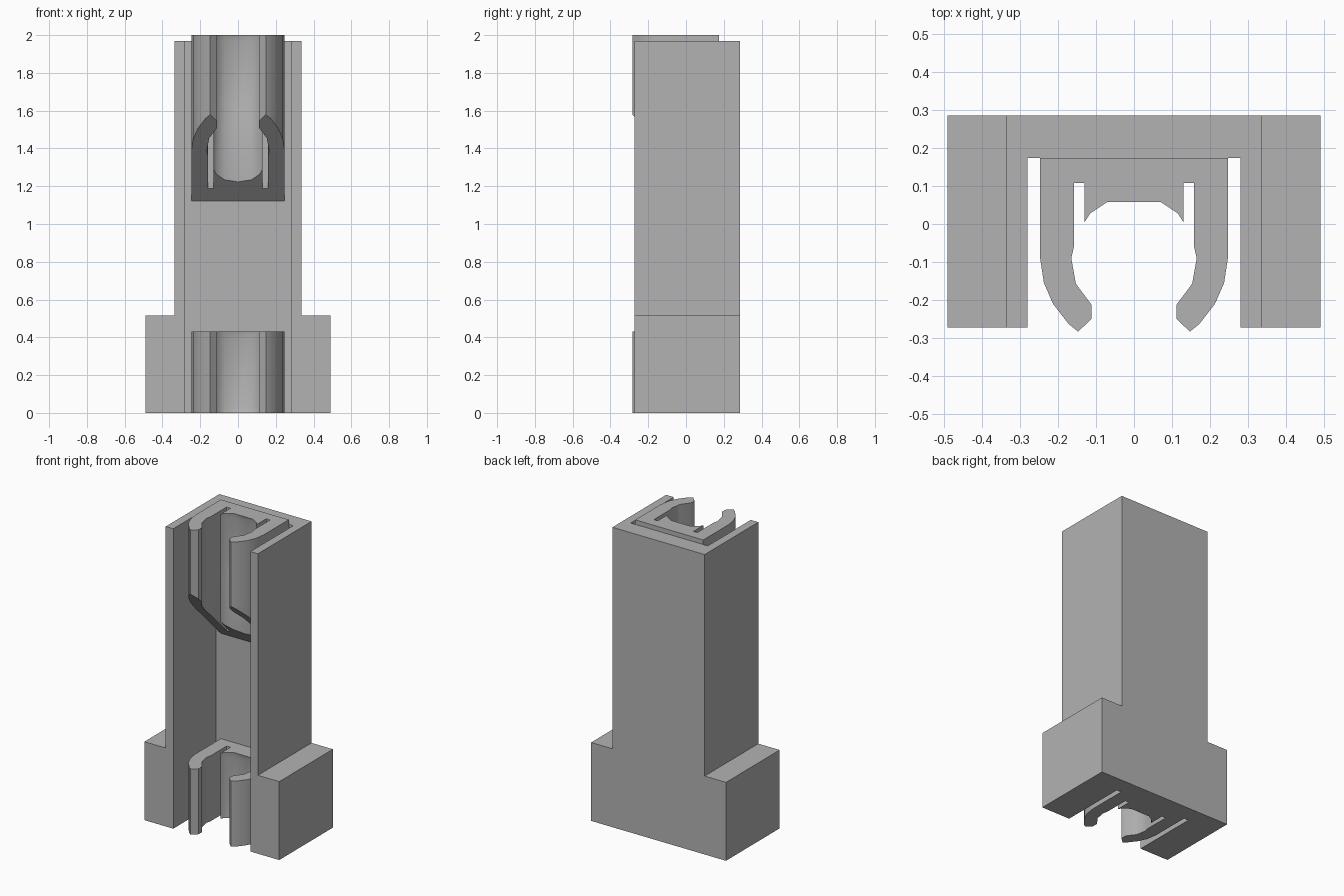
import bpy, bmesh

cube = bpy.data.objects.get("Cube")
if cube:
    bpy.data.objects.remove(cube, do_unlink=True)

grey = bpy.data.materials.new("plain grey")
grey.use_nodes = True
grey.diffuse_color = (0.45, 0.45, 0.45, 1)
grey.node_tree.nodes["Principled BSDF"].inputs["Base Color"].default_value = grey.diffuse_color


def loft(name, rings):
    """Join matching closed rings of points and cap both ends."""
    bm = bmesh.new()
    loops = [[bm.verts.new(p) for p in ring] for ring in rings]
    count = len(loops[0])
    for a, b in zip(loops, loops[1:]):
        for i in range(count):
            j = (i + 1) % count
            bm.faces.new((a[i], a[j], b[j], b[i]))
    caps = [bm.faces.new(loops[0]), bm.faces.new(loops[-1])]
    bmesh.ops.triangulate(bm, faces=caps)
    bmesh.ops.recalc_face_normals(bm, faces=bm.faces)
    mesh = bpy.data.meshes.new(name)
    bm.to_mesh(mesh)
    bm.free()
    mesh.materials.append(grey)
    obj = bpy.data.objects.new(name, mesh)
    bpy.context.collection.objects.link(obj)
    return obj


def mirrored(half):
    """Complete a half outline across x = 0."""
    return half + [(-x, y) for x, y in reversed(half) if x > 0]


# Channel housing: U-shaped plan with a wide foot
FRONT, BACK, INNER_BACK = -0.272, 0.285, 0.174
WALL_IN, WALL_OUT, FOOT_OUT = 0.28, 0.335, 0.49
FOOT_TOP, HOUSING_TOP = 0.515, 1.97


def u_ring(width, z):
    half = [(0, BACK), (width, BACK), (width, FRONT), (WALL_IN, FRONT),
            (WALL_IN, INNER_BACK), (0, INNER_BACK)]
    return [(x, y, z) for x, y in mirrored(half)]


loft("channel_housing", [u_ring(FOOT_OUT, 0), u_ring(FOOT_OUT, FOOT_TOP),
                         u_ring(WALL_OUT, FOOT_TOP), u_ring(WALL_OUT, HOUSING_TOP)])

# Clip outline: outer arm, hooked tip, inner arm, relief slot, cradle
ARM = [(0, INNER_BACK), (0.247, INNER_BACK), (0.247, -0.09), (0.237, -0.155),
       (0.213, -0.21), (0.172, -0.263), (0.147, -0.283), (0.112, -0.25),
       (0.112, -0.212), (0.153, -0.157), (0.165, -0.09), (0.158, -0.06),
       (0.158, 0.108), (0.13, 0.108), (0.13, 0.005)]
RIM = mirrored(ARM + [(0.115, 0.028), (0.07, 0.058), (0, 0.058)])
DEEP = mirrored(ARM + [(0.115, 0.032), (0.07, 0.062), (0, 0.073)])


def flat(outline, z):
    return [(x, y, z) for x, y in outline]


def clip_rings(bottom, top, margin=0.03):
    return [flat(RIM, top), flat(DEEP, top - margin),
            flat(DEEP, bottom + margin), flat(RIM, bottom)]


lower = loft("lower_clip", clip_rings(0, 0.43))

# Upper clip continues below into a 45 degree support
SUPPORT_TOP = 1.58
slope = [(x, y, SUPPORT_TOP - 0.001 - (y + 0.283)) for x, y in DEEP]
upper = loft("upper_clip", clip_rings(SUPPORT_TOP, 2.0) + [slope])

# Soft curves with crisp edges on the clips
bpy.ops.object.select_all(action="DESELECT")
for clip in (lower, upper):
    clip.select_set(True)
bpy.context.view_layer.objects.active = upper
bpy.ops.object.shade_smooth_by_angle(angle=0.7)
